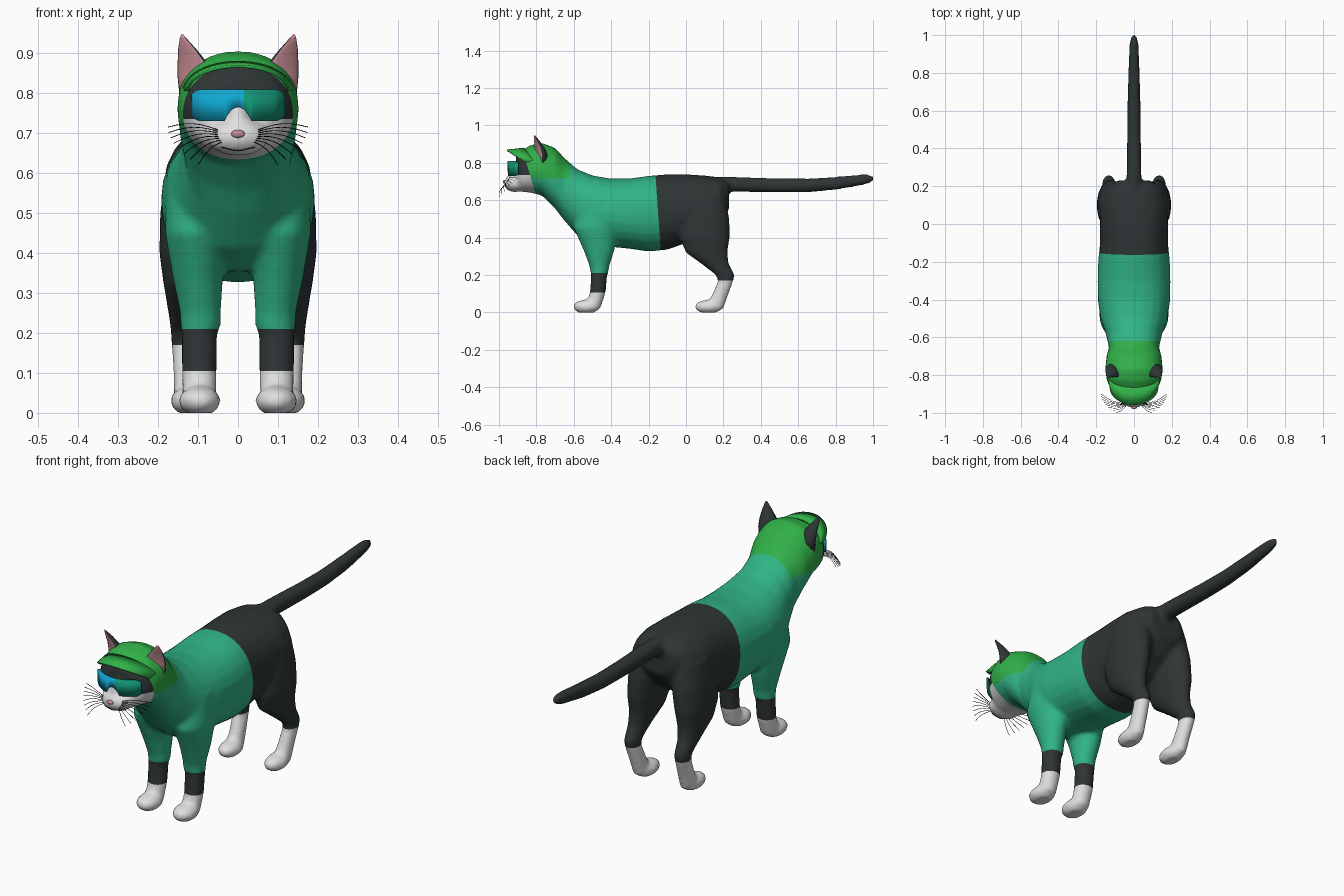
import bpy, bmesh, math
from mathutils import Matrix, Vector

if "Cube" in bpy.data.objects:
    bpy.data.objects.remove(bpy.data.objects["Cube"], do_unlink=True)


def material(name, r, g, b):
    m = bpy.data.materials.new(name)
    m.use_nodes = True
    m.diffuse_color = (r, g, b, 1)
    bsdf = m.node_tree.nodes["Principled BSDF"]
    bsdf.inputs["Base Color"].default_value = (r, g, b, 1)
    bsdf.inputs["Roughness"].default_value = 0.8
    return m


fur = material("dark_fur", .028, .036, .036)
white = material("white_fur", .74, .74, .74)
jersey = material("teal_jersey", .03, .46, .24)
green = material("green_cap", .03, .44, .065)
pink = material("pink_skin", .6, .28, .31)
blue = material("blue_lens", .005, .4, .65)
teal = material("teal_lens", .006, .3, .18)
black = material("black_whisker", .005, .005, .005)


def loft(bm, axis, rings, sides=24, power=2.0):
    """Skin rings of (position, centre a, centre b, radius a, radius b)."""
    loops = []
    for t, a, b, ra, rb in rings:
        loop = []
        for i in range(sides):
            ang = math.tau * i / sides
            c, s = math.cos(ang), math.sin(ang)
            u = a + ra * math.copysign(abs(c) ** (2 / power), c)
            v = b + rb * math.copysign(abs(s) ** (2 / power), s)
            loop.append(bm.verts.new((u, t, v) if axis == "y" else (u, v, t)))
        loops.append(loop)
    for p, q in zip(loops, loops[1:]):
        for i in range(sides):
            j = (i + 1) % sides
            bm.faces.new((p[i], p[j], q[j], q[i]))
    bm.faces.new(loops[0])
    bm.faces.new(loops[-1])
    bmesh.ops.recalc_face_normals(bm, faces=bm.faces[:])
    return loops


def ball(bm, centre, radii):
    m = Matrix.Translation(centre) @ Matrix.Diagonal((*radii, 1))
    bmesh.ops.create_uvsphere(bm, u_segments=24, v_segments=16, radius=1, matrix=m)


def add_object(name, bm, *mats):
    me = bpy.data.meshes.new(name)
    bm.to_mesh(me)
    bm.free()
    for m in mats:
        me.materials.append(m)
    ob = bpy.data.objects.new(name, me)
    bpy.context.collection.objects.link(ob)
    return ob


# Head, neck and torso: position, top, bottom, half width
bm = bmesh.new()
torso = [(-.91, .835, .67, .075), (-.885, .862, .645, .118), (-.83, .895, .64, .144),
         (-.77, .906, .625, .153), (-.70, .88, .555, .146), (-.65, .825, .49, .133),
         (-.58, .765, .41, .15), (-.5, .732, .355, .178), (-.4, .715, .35, .192),
         (-.3, .716, .34, .193), (-.2, .73, .325, .19), (-.1, .738, .335, .18),
         (0, .738, .37, .182), (.1, .732, .42, .182), (.18, .722, .48, .155),
         (.23, .70, .55, .09)]
loft(bm, "y", [(y, 0, (t + b) / 2, w, (t - b) / 2) for y, t, b, w in torso], power=2.2)
ball(bm, (0, -.915, .69), (.078, .058, .047))
ball(bm, (0, -.915, .735), (.03, .037, .05))

# Tail
loft(bm, "y", [(.1, 0, .68, .04, .045), (.25, 0, .685, .04, .04), (.5, 0, .678, .036, .038),
               (.65, 0, .678, .034, .037), (.8, 0, .69, .031, .035), (.95, 0, .71, .024, .029),
               (.985, 0, .714, .018, .022), (1.003, 0, .715, .008, .01)])

# Legs and paws, mirrored
for s in (1, -1):
    front_leg = [(.6, .1, -.46, .08, .11), (.45, .105, -.48, .078, .12),
                 (.33, .1, -.465, .062, .082), (.25, .094, -.463, .051, .054),
                 (.215, .093, -.463, .05, .048), (.2, .097, -.464, .045, .043),
                 (.105, .097, -.472, .044, .042), (.02, .097, -.5, .042, .042)]
    hind_leg = [(.62, .1, .1, .08, .11), (.5, .115, .1, .08, .132), (.4, .125, .1, .072, .134),
                (.32, .128, .11, .058, .112), (.26, .132, .155, .044, .074),
                (.2, .133, .21, .035, .051), (.17, .133, .213, .033, .041),
                (.1, .128, .185, .034, .043), (.02, .125, .15, .036, .05)]
    for rings in (front_leg, hind_leg):
        loft(bm, "z", [(z, s * x, y, rx, ry) for z, x, y, rx, ry in rings])
    ball(bm, (s * .096, -.533, .03), (.053, .07, .038))
    ball(bm, (s * .122, .12, .03), (.047, .073, .037))

# Fuse the parts into one smooth skin
source = add_object("skin_source", bm)
rm = source.modifiers.new("fuse", "REMESH")
rm.mode, rm.voxel_size = "VOXEL", .011
sm = source.modifiers.new("soften", "SMOOTH")
sm.factor, sm.iterations = .5, 5
dg = bpy.context.evaluated_depsgraph_get()
skin = bpy.data.meshes.new_from_object(source.evaluated_get(dg))
bpy.data.objects.remove(source, do_unlink=True)
bm = bmesh.new()
bm.from_mesh(skin)
for v in bm.verts:
    v.co.z = max(v.co.z, 0)

# Cut clean colour borders
HEM, SLEEVE, SOCK, HOCK, CAP, MUZZLE = -.135, .21, .105, .17, .715, .735
borders = [((0, HEM, .33), (0, 1, .07)), ((0, -.83, .72), (0, 1, .3)), ((0, -.62, 0), (0, 1, 0))]
borders += [((0, 0, z), (0, 0, 1)) for z in (SLEEVE, SOCK, HOCK, CAP, MUZZLE)]
for co, no in borders:
    geom = bm.verts[:] + bm.edges[:] + bm.faces[:]
    bmesh.ops.bisect_plane(bm, geom=geom, dist=1e-5, plane_co=co, plane_no=no)


def skin_colour(c):
    if c.y < -.83 - .3 * (c.z - .72) and c.z > .5:
        bridge = abs(c.x) < .04 and c.z < .78
        return 1 if c.z < MUZZLE or bridge else 0
    if c.y < -.62 and c.z > CAP:
        return 3
    if c.y < HEM - .07 * (c.z - .33):
        return 2 if c.z > SLEEVE else 0 if c.z > SOCK else 1
    return 1 if c.z < HOCK else 0


for f in bm.faces:
    f.material_index = skin_colour(f.calc_center_median())
    f.smooth = True
add_object("cat_body", bm, fur, white, jersey, green)
bpy.data.meshes.remove(skin)

# Ears: hollowed cones with pink fronts
for s, side in ((1, "left"), (-1, "right")):
    bm = bmesh.new()
    rings = [(.8, .102, -.785, .05, .05), (.84, .107, -.785, .049, .046),
             (.875, .115, -.79, .04, .035), (.91, .128, -.8, .024, .022),
             (.935, .137, -.808, .01, .01), (.946, .14, -.81, .003, .003)]
    loops = loft(bm, "z", [(z, s * x, y, rx, ry) for z, x, y, rx, ry in rings], 16)
    inner = set()
    for (z, x, y, rx, ry), loop in zip(rings, loops):
        turn = Matrix.Rotation(s * .45, 3, "Z")
        for v in loop:
            d = v.co - Vector((s * x, y, z))
            if d.y < -.3 * ry:
                d.y *= .25
                inner.add(v)
            v.co = Vector((s * x, y, z)) + turn @ d
    for f in bm.faces:
        f.smooth = True
        f.material_index = int(sum(v in inner for v in f.verts) >= 3)
    add_object(side + "_ear", bm, fur, pink)


def strip(name, pairs, thick, *mats):
    """Thin plate between two rows of points."""
    bm = bmesh.new()
    rows = [[bm.verts.new(p) for p in pair] for pair in pairs]
    for a, b in zip(rows, rows[1:]):
        f = bm.faces.new((a[0], a[1], b[1], b[0]))
        f.smooth = True
        f.material_index = int(len(mats) > 1 and f.calc_center_median().x > .015)
    ob = add_object(name, bm, *mats)
    mod = ob.modifiers.new("thickness", "SOLIDIFY")
    mod.thickness, mod.offset = thick, 0
    return ob


# Cap brim
brim = []
for i in range(25):
    a = math.pi * i / 24
    c, s = math.cos(a), math.sin(a)
    brim.append(((.125 * c, -.865 - .093 * s, .805 + .062 * s),
                 (.135 * c, -.81 - .055 * s, .805 + .072 * s)))
strip("cap_brim", brim, .007, green)

# Wraparound goggles with a nose notch
lens = []
for i in range(47):
    x = -.115 + .005 * i
    y = -.952 + 4.2 * x * x
    notch = .035 * max(0, 1 - (abs(x) / .035) ** 2)
    corner = .012 * max(0, (abs(x) - .09) / .025) ** 2
    lens.append(((x, y, .809 - corner), (x, y, .73 + notch + corner)))
strip("goggles", lens, .006, blue, teal)

# Nose
bm = bmesh.new()
ball(bm, (0, -.971, .698), (.017, .008, .01))
for f in bm.faces:
    f.smooth = True
add_object("nose", bm, pink)


def hairs(name, paths, radius, mat):
    cu = bpy.data.curves.new(name, "CURVE")
    cu.dimensions, cu.bevel_depth, cu.bevel_resolution = "3D", radius, 1
    for path in paths:
        sp = cu.splines.new("POLY")
        sp.points.add(len(path) - 1)
        for p, co in zip(sp.points, path):
            p.co = (*co, 1)
    cu.materials.append(mat)
    ob = bpy.data.objects.new(name, cu)
    bpy.context.collection.objects.link(ob)


# Mouth line hugging the muzzle
mouth = []
for i in range(13):
    x = -.042 + .007 * i
    z = .66 - .004 * math.cos(x * 70)
    depth = 1 - (x / .078) ** 2 - ((z - .69) / .047) ** 2
    mouth.append((x, -.915 - .058 * math.sqrt(max(depth, 0)), z))
hairs("mouth", [mouth], .0015, fur)

# Whiskers fanning out from both cheeks
whiskers = []
for s in (1, -1):
    for i in range(8):
        t = i / 7
        start = Vector((s * (.05 - .012 * t), -.95 - .006 * t, .708 - .03 * t))
        end = Vector((s * (.175 - .075 * t * t), -.9 - .098 * t, .715 - .095 * t))
        bow = Vector((0, -.012, .012))
        whiskers.append([start.lerp(end, k / 6) + bow * math.sin(math.pi * k / 6)
                         for k in range(7)])
hairs("whiskers", whiskers, .0011, black)
